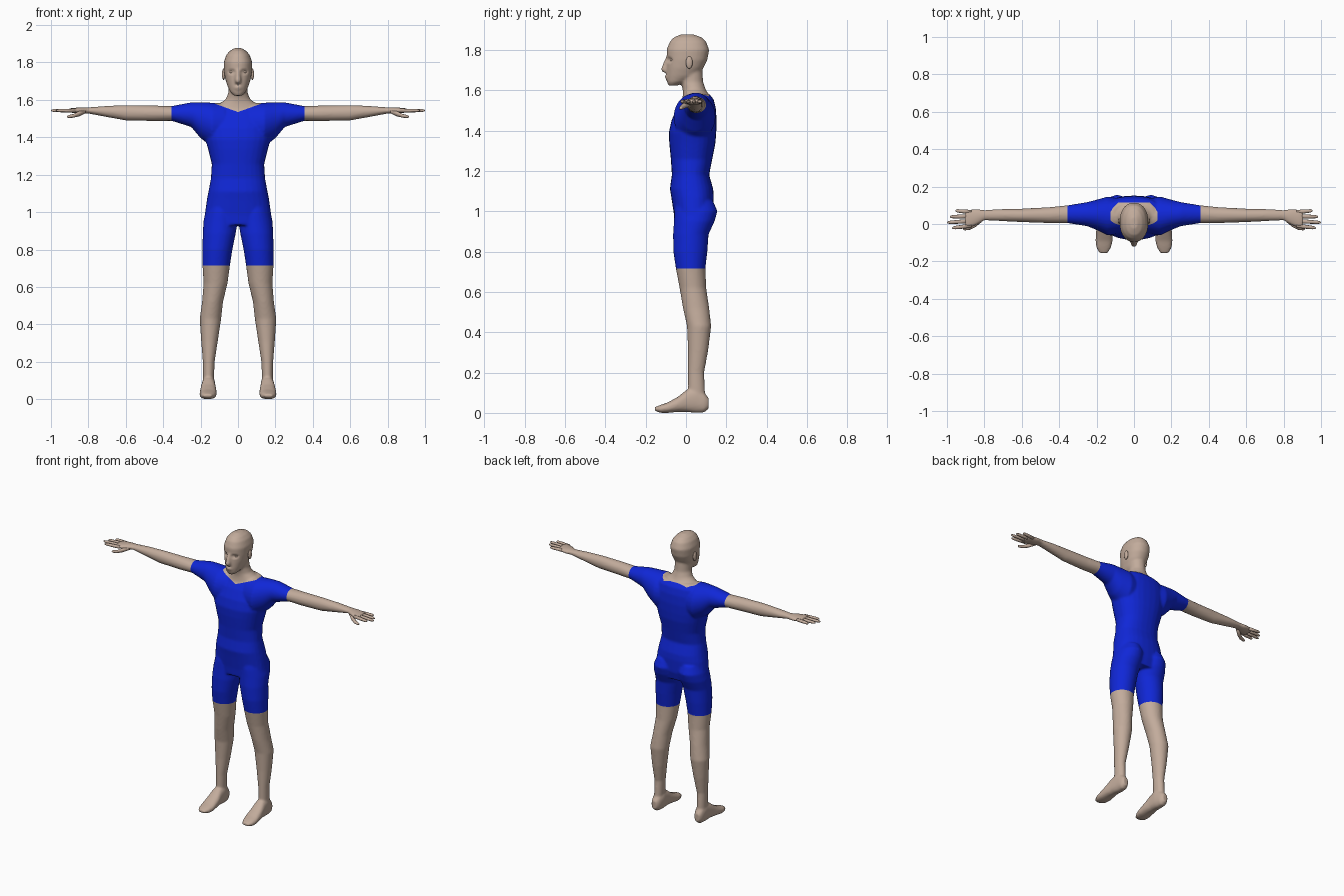
import bpy, bmesh, math
from mathutils import Vector


def material(name, rgb):
    m = bpy.data.materials.new(name)
    m.diffuse_color = (*rgb, 1)
    return m


SKIN = material("skin", (0.54, 0.41, 0.33))
BLUE = material("blue_suit", (0.005, 0.02, 0.68))


def loft(bm, axis, rings, side=1, p=2.0, n=28):
    """Closed skin over oval rings (position, a_min, a_max, b_min, b_max)."""
    loops = []
    for t, a0, a1, b0, b1 in rings:
        loop = []
        for i in range(n):
            c, s = math.cos(math.tau * i / n), math.sin(math.tau * i / n)
            a = (a0 + a1) / 2 + (a1 - a0) / 2 * math.copysign(abs(c) ** (2 / p), c)
            b = (b0 + b1) / 2 + (b1 - b0) / 2 * math.copysign(abs(s) ** (2 / p), s)
            x, y, z = {"x": (t, a, b), "y": (a, t, b), "z": (a, b, t)}[axis]
            loop.append(bm.verts.new((x * side, y, z)))
        loops.append(loop)
    faces = [bm.faces.new((l0[i], l0[(i + 1) % n], l1[(i + 1) % n], l1[i]))
             for l0, l1 in zip(loops, loops[1:]) for i in range(n)]
    faces += [bm.faces.new(loops[0]), bm.faces.new(loops[-1])]
    bmesh.ops.recalc_face_normals(bm, faces=faces)


def centred(rings):
    return [(z, -w, w, y0, y1) for z, w, y0, y1 in rings]


def finish(bm, name, mats):
    me = bpy.data.meshes.new(name)
    bm.to_mesh(me)
    bm.free()
    for m in mats:
        me.materials.append(m)
    me.shade_smooth()
    ob = bpy.data.objects.new(name, me)
    bpy.context.collection.objects.link(ob)
    return ob


def ball(name, centre, size):
    bm = bmesh.new()
    bmesh.ops.create_uvsphere(bm, u_segments=16, v_segments=10, radius=1)
    for v in bm.verts:
        v.co = Vector(centre) + Vector([a * b for a, b in zip(v.co, size)])
    return finish(bm, name, [SKIN])


bm = bmesh.new()

# torso
loft(bm, "z", centred([
    (0.93, 0.175, -0.055, 0.12), (0.985, 0.178, -0.06, 0.135),
    (1.07, 0.166, -0.073, 0.138), (1.11, 0.158, -0.08, 0.135),
    (1.18, 0.145, -0.07, 0.115), (1.257, 0.14, -0.075, 0.13),
    (1.337, 0.16, -0.083, 0.146), (1.39, 0.175, -0.085, 0.15),
    (1.45, 0.18, -0.072, 0.152), (1.51, 0.17, -0.045, 0.148),
    (1.555, 0.15, -0.015, 0.137), (1.582, 0.11, 0.015, 0.115)]), p=2.3)

# neck
loft(bm, "z", centred([
    (1.50, 0.14, -0.03, 0.13), (1.565, 0.115, -0.017, 0.118),
    (1.585, 0.09, -0.015, 0.108), (1.605, 0.065, -0.017, 0.097),
    (1.64, 0.051, -0.025, 0.085), (1.72, 0.05, -0.03, 0.08)]))

# head
loft(bm, "z", centred([
    (1.622, 0.02, -0.086, -0.045), (1.64, 0.04, -0.094, -0.005),
    (1.67, 0.055, -0.098, 0.055), (1.71, 0.068, -0.097, 0.086),
    (1.75, 0.075, -0.095, 0.106), (1.80, 0.077, -0.096, 0.115),
    (1.84, 0.063, -0.081, 0.10), (1.862, 0.044, -0.06, 0.077),
    (1.877, 0.018, -0.025, 0.035)]), p=2.2)

# nose and lips
loft(bm, "z", centred([
    (1.76, 0.009, -0.102, -0.08), (1.705, 0.017, -0.125, -0.08),
    (1.688, 0.015, -0.117, -0.08)]))
loft(bm, "z", centred([
    (1.655, 0.015, -0.102, -0.07), (1.664, 0.026, -0.106, -0.07),
    (1.673, 0.018, -0.105, -0.07)]))

for side in (1, -1):
    # shoulder, arm and palm
    loft(bm, "x", [
        (0.07, -0.05, 0.135, 1.34, 1.58), (0.14, -0.062, 0.147, 1.35, 1.585),
        (0.20, -0.032, 0.13, 1.395, 1.588), (0.25, -0.012, 0.117, 1.455, 1.587),
        (0.355, 0.005, 0.10, 1.488, 1.567), (0.45, 0.005, 0.09, 1.487, 1.57),
        (0.60, 0.01, 0.082, 1.49, 1.572), (0.70, 0.015, 0.08, 1.508, 1.568),
        (0.80, 0.02, 0.075, 1.527, 1.56), (0.84, -0.005, 0.08, 1.525, 1.56),
        (0.885, -0.023, 0.077, 1.53, 1.557), (0.905, -0.02, 0.07, 1.535, 1.553)], side)
    # leg
    loft(bm, "z", [
        (1.05, 0.02, 0.155, -0.05, 0.135), (1.0, 0.004, 0.175, -0.058, 0.156),
        (0.95, 0.002, 0.185, -0.06, 0.142), (0.886, 0.012, 0.188, -0.064, 0.112),
        (0.80, 0.03, 0.191, -0.063, 0.106), (0.715, 0.043, 0.19, -0.05, 0.096),
        (0.62, 0.056, 0.184, -0.032, 0.10), (0.52, 0.08, 0.192, -0.015, 0.115),
        (0.43, 0.09, 0.205, 0.005, 0.125), (0.31, 0.108, 0.197, 0.01, 0.11),
        (0.20, 0.125, 0.188, 0.01, 0.09), (0.11, 0.128, 0.187, 0.01, 0.094),
        (0.04, 0.13, 0.187, 0.01, 0.10)], side)
    # foot
    loft(bm, "y", [
        (0.112, 0.14, 0.178, 0.02, 0.075), (0.09, 0.128, 0.188, 0.002, 0.10),
        (0.05, 0.121, 0.192, 0.0, 0.13), (0.0, 0.12, 0.197, 0.005, 0.112),
        (-0.04, 0.115, 0.203, 0.005, 0.08), (-0.09, 0.114, 0.206, 0.0, 0.052),
        (-0.125, 0.122, 0.202, 0.0, 0.04), (-0.155, 0.14, 0.185, 0.01, 0.028)], side, p=2.4)

# fuse the parts into one smooth skin
base = finish(bm, "body", [SKIN])
mod = base.modifiers.new("fuse", "REMESH")
mod.mode, mod.voxel_size = "VOXEL", 0.007
mod = base.modifiers.new("soften", "SMOOTH")
mod.factor, mod.iterations = 0.5, 5
fused = bpy.data.meshes.new_from_object(
    base.evaluated_get(bpy.context.evaluated_depsgraph_get()))
bpy.data.objects.remove(base)
bm = bmesh.new()
bm.from_mesh(fused)
bpy.data.meshes.remove(fused)

# eye sockets
for v in bm.verts:
    for x in (-0.034, 0.034):
        d = math.hypot(v.co.x - x, (v.co.z - 1.75) * 1.5)
        if d < 0.024 and v.co.y < -0.04:
            v.co.y += 0.010 * (1 - (d / 0.024) ** 2)


def cut(co, no, low):
    """Clean edge loop through the skin above the given height."""
    fs = [f for f in bm.faces if f.calc_center_median().z > low
          and (low < 1 or abs(f.calc_center_median().x) < 0.2)]
    es = {e for f in fs for e in f.edges}
    vs = {v for f in fs for v in f.verts}
    bmesh.ops.bisect_plane(bm, geom=fs + list(es) + list(vs),
                           plane_co=co, plane_no=no, dist=1e-5)


# suit edges: hem, cuffs and neckline
cut((0, 0, 0.715), (0, 0, 1), 0)
cut((0, 0.115, 0), (0, 1, 0), 1.52)
for s in (1, -1):
    cut((s * 0.355, 0, 0), (1, 0, 0), 0)
    cut((s * 0.125, 0, 0), (1, 0, 0), 1.52)
    cut((0, 0, 1.535), (-0.36 * s, 0, 1), 1.52)
    cut((s * 0.2, 0, 0), (s, 1, 0), 1.52)

for f in bm.faces:
    c = f.calc_center_median()
    ax = abs(c.x)
    neck = (ax < 0.125 and c.y < 0.115 and ax + c.y < 0.2
            and c.z > 1.535 + 0.36 * ax) or c.z > 1.605
    f.material_index = int(c.z > 0.715 and ax < 0.355 and not neck)
finish(bm, "body", [SKIN, BLUE])

for side, label in ((1, "left"), (-1, "right")):
    # fingers: base y, tip y, tip x
    bm = bmesh.new()
    for yb, yt, xt in ((0.064, 0.071, 0.955), (0.041, 0.039, 0.985),
                       (0.016, 0.008, 1.0), (-0.009, -0.021, 0.972)):
        rings = []
        for t, r in ((0, 0.011), (0.5, 0.0105), (0.85, 0.009), (0.96, 0.006), (1, 0.002)):
            y, x = yb + (yt - yb) * t, 0.87 + (xt - 0.87) * t
            rings.append((x, y - r, y + r, 1.543 - r * 0.9, 1.543 + r * 0.9))
        loft(bm, "x", rings, side, n=12)
    # thumb
    loft(bm, "x", [
        (0.815, 0.01, 0.04, 1.528, 1.548), (0.85, -0.018, 0.012, 1.512, 1.54),
        (0.88, -0.032, -0.008, 1.505, 1.525), (0.905, -0.034, -0.016, 1.503, 1.519),
        (0.915, -0.029, -0.021, 1.507, 1.514)], side, n=12)
    finish(bm, label + "_fingers", [SKIN])
    # ear and eye
    ball(label + "_ear", (side * 0.077, 0.016, 1.737), (0.009, 0.017, 0.031))
    ball(label + "_eye", (side * 0.034, -0.066, 1.75), (0.013, 0.013, 0.009))
